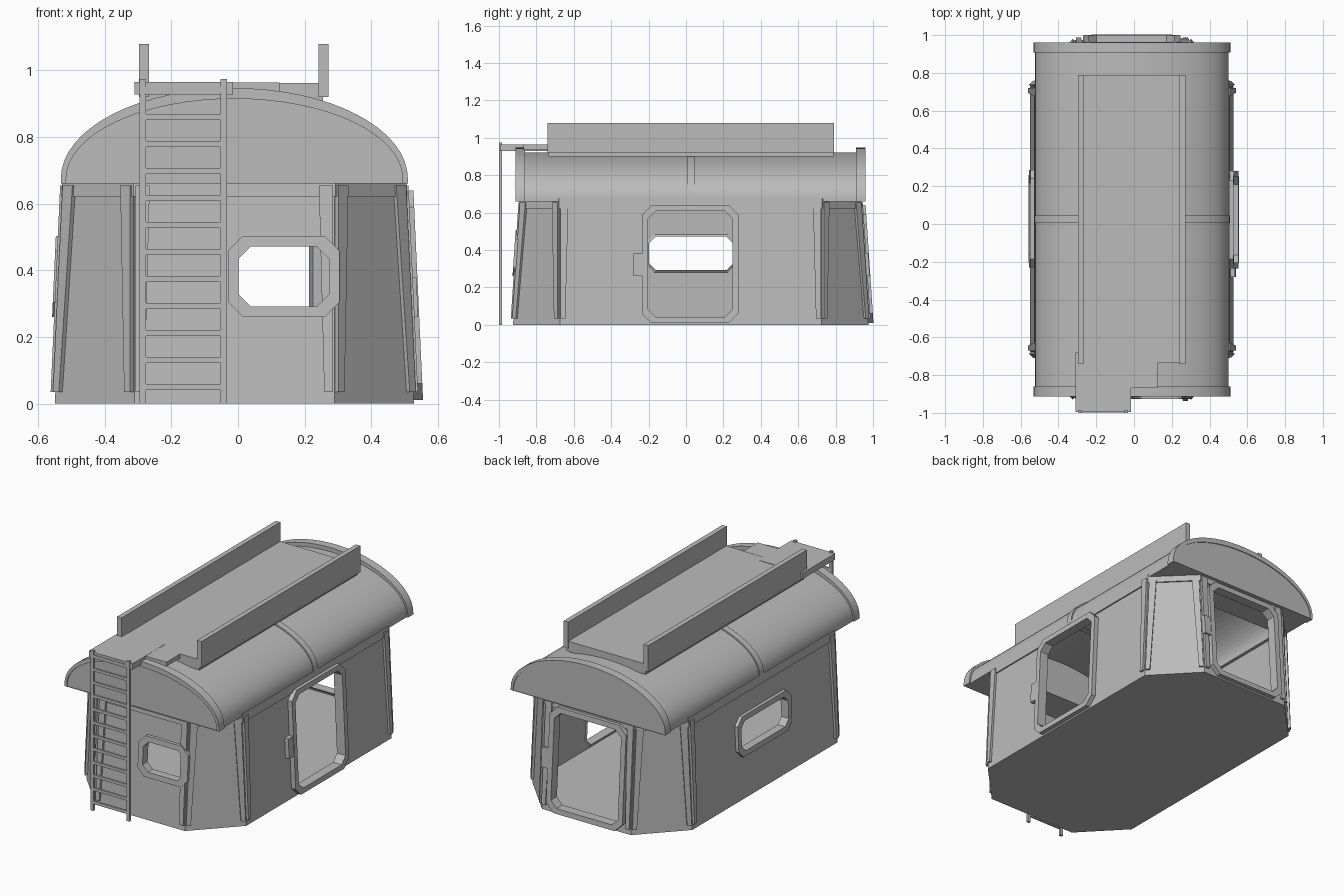
import bpy, bmesh, math
from mathutils import Vector

if "Cube" in bpy.data.objects:
    bpy.data.objects.remove(bpy.data.objects["Cube"])

CX, CY = -0.011, 0.025
H = 0.675

grey = bpy.data.materials.new("plain_grey")
grey.diffuse_color = (0.5, 0.5, 0.5, 1)
grey.use_nodes = True
grey.node_tree.nodes["Principled BSDF"].inputs["Base Color"].default_value = grey.diffuse_color


def make(name, verts, faces, smooth=False):
    me = bpy.data.meshes.new(name)
    me.from_pydata([tuple(v) for v in verts], [], faces)
    bm = bmesh.new()
    bm.from_mesh(me)
    bmesh.ops.recalc_face_normals(bm, faces=bm.faces)
    bm.to_mesh(me)
    bm.free()
    me.materials.append(grey)
    ob = bpy.data.objects.new(name, me)
    bpy.context.collection.objects.link(ob)
    if smooth:
        bpy.context.view_layer.objects.active = ob
        ob.select_set(True)
        bpy.ops.object.shade_smooth_by_angle(angle=math.radians(30))
        ob.select_set(False)
    return ob


def loft(name, rings, closed=False, smooth=False):
    """Skin matching rings; cap both ends unless the rings close on themselves."""
    n, m = len(rings[0]), len(rings)
    verts = [v for r in rings for v in r]
    faces = []
    for k in range(m if closed else m - 1):
        a, b = k * n, ((k + 1) % m) * n
        faces += [(a + i, a + (i + 1) % n, b + (i + 1) % n, b + i) for i in range(n)]
    if not closed:
        faces += [tuple(range(n)), tuple(range((m - 1) * n, m * n))]
    return make(name, verts, faces, smooth)


def box(name, x0, x1, y0, y1, z0, z1):
    return loft(name, [[(x0, y0, z), (x1, y0, z), (x1, y1, z), (x0, y1, z)] for z in (z0, z1)])


def cut(target, cutter):
    cutter.hide_render = True
    cutter.hide_viewport = True
    cutter.display_type = 'WIRE'
    mod = target.modifiers.new("cut", 'BOOLEAN')
    mod.operation = 'DIFFERENCE'
    mod.solver = 'EXACT'
    mod.object = cutter


def half_x(z): return 0.539 - 0.031 * z / H
def half_y(z): return 0.95 - 0.045 * z / H


def plan(z, d=0.0):
    """Eight-sided plan of the leaning walls at height z, grown by d."""
    hx, hy = half_x(z) + d, half_y(z) + d
    fx, sy = 0.30 + 0.4 * d, 0.70 + 0.4 * d
    return [Vector((CX + x, CY + y, z)) for x, y in
            ((-fx, -hy), (fx, -hy), (hx, -sy), (hx, sy), (fx, hy), (-fx, hy), (-hx, sy), (-hx, -sy))]


def on_wall(side, u, z, d):
    """Point at u along a wall and height z, d outside its surface."""
    if side in ("right", "left"):
        s = 1 if side == "right" else -1
        return (CX + s * (half_x(z) + d), u, z)
    s = 1 if side == "back" else -1
    return (u, CY + s * (half_y(z) + d), z)


def octagon(side, u0, u1, z0, z1, c, d):
    pts = ((u0 + c, z0), (u1 - c, z0), (u1, z0 + c), (u1, z1 - c),
           (u1 - c, z1), (u0 + c, z1), (u0, z1 - c), (u0, z0 + c))
    return [on_wall(side, u, z, d) for u, z in pts]


# Cabin walls with a solid floor, open at the top
walls = loft("cabin_walls", [plan(0), plan(H), plan(H, -0.025), plan(0.025, -0.025)])

# Openings and their frames: two doors, two windows
openings = [("right_door", "right", -0.235, 0.28, 0.01, 0.64, 0.05, 0.028),
            ("back_door", "back", -0.27, 0.245, 0.01, 0.64, 0.05, 0.028),
            ("front_window", "front", -0.03, 0.305, 0.26, 0.503, 0.045, 0.02),
            ("left_window", "left", -0.23, 0.285, 0.26, 0.503, 0.045, 0.02)]
for name, side, u0, u1, z0, z1, c, d in openings:
    t = 0.032
    inner = (side, u0 + t, u1 - t, z0 + t, z1 - t, c * 0.8)
    outer = (side, u0, u1, z0, z1, c)
    loft(name + "_frame", [octagon(*outer, -0.004), octagon(*outer, d),
                           octagon(*inner, d), octagon(*inner, -0.03)], closed=True)
    mid = (side, u0 + 0.02, u1 - 0.02, z0 + 0.02, z1 - 0.02, c * 0.9)
    cut(walls, loft(name + "_cutter", [octagon(*mid, -0.1), octagon(*mid, 0.1)]))

# Latch boxes beside the doors
for name, side, u0, u1 in (("right_latch", "right", -0.28, -0.23), ("back_latch", "back", 0.24, 0.29)):
    loft(name, [[on_wall(side, u, z, d) for u, z in ((u0, 0.26), (u1, 0.26), (u1, 0.38), (u0, 0.38))]
                for d in (-0.005, 0.025)])

# Trim band under the roof
loft("top_trim", [plan(0.622, -0.005), plan(0.622, 0.008), plan(H, 0.008), plan(H, -0.005)], closed=True)

# Batten strips either side of every wall corner
for i in range(8):
    j = (i + 1) % 8
    for a, b, tag in ((i, j, "start"), (j, i, "end")):
        rings = []
        for z, w in ((0.035, 0.026), (0.655, 0.042)):
            p = plan(z)
            along = (p[b] - p[a]).normalized()
            out = (p[j] - p[i]).normalized().cross(Vector((0, 0, 1)))
            s, e = p[a] + along * 0.004, p[a] + along * (0.004 + w)
            rings.append([s - out * 0.004, e - out * 0.004, e + out * 0.014, s + out * 0.014])
        loft(f"batten_{i}_{tag}", rings)


# Arched roof
def arch(a, b, y, low=0.66, base=0.675, n=32):
    pts = [(CX + a * math.cos(math.pi * k / n), y, base + b * math.sin(math.pi * k / n))
           for k in range(n + 1)]
    return [(CX + a, y, low)] + pts + [(CX - a, y, low)]


roof = loft("roof", [arch(0.512, 0.247, y) for y in (-0.905, 0.955)], smooth=True)
cut(roof, loft("roof_vault_cutter", [arch(0.465, 0.215, y, low=0.6) for y in (CY - 0.68, CY + 0.68)]))

# Raised bands over the roof
for name, y0, y1, a, b in (("front_band", -0.912, -0.86, 0.521, 0.272),
                           ("middle_band", 0.005, 0.045, 0.518, 0.258),
                           ("back_band", 0.908, 0.96, 0.521, 0.272)):
    loft(name, [arch(0.505, 0.24, y0), arch(a, b, y0), arch(a, b, y1), arch(0.505, 0.24, y1)],
         closed=True, smooth=True)

# Roof rack: deck, side rails and stepped ladder landing
box("rack_deck", -0.28, 0.255, -0.735, 0.788, 0.9, 0.963)
box("left_rack_rail", -0.297, -0.267, -0.74, 0.79, 0.92, 1.08)
box("right_rack_rail", 0.242, 0.272, -0.74, 0.79, 0.92, 1.08)
box("landing", -0.31, -0.015, -0.995, -0.68, 0.928, 0.965)
box("landing_step", -0.016, 0.125, -0.868, -0.73, 0.938, 0.964)

# Ladder
for name, x in (("left_ladder_rail", -0.295), ("right_ladder_rail", -0.052)):
    box(name, x, x + 0.019, -1.0, -0.984, 0, 0.975)
for k in range(12):
    z = 0.05 + 0.081 * k
    box(f"rung_{k + 1}", -0.28, -0.045, -0.998, -0.986, z - 0.009, z + 0.009)
